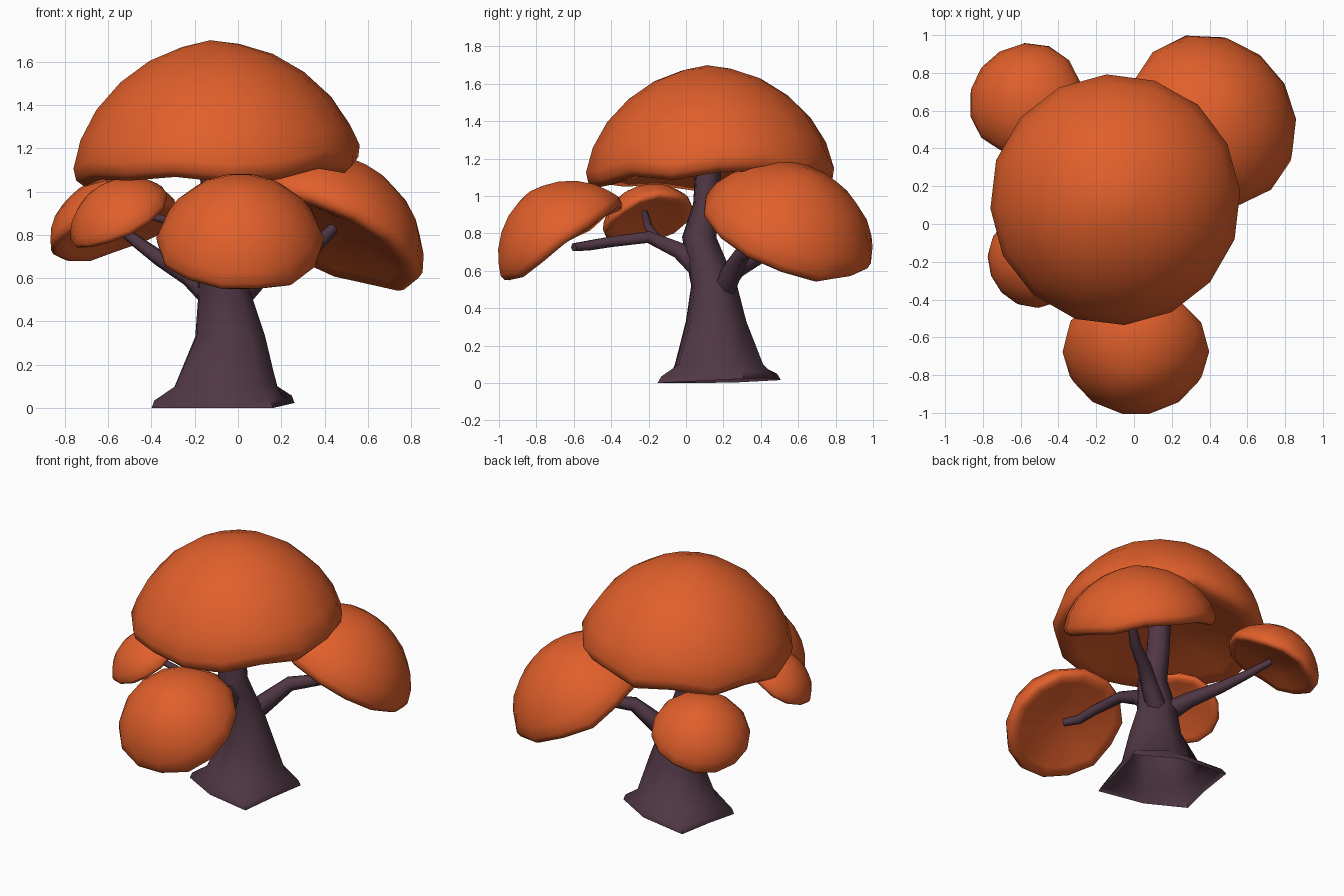
import bpy, bmesh, math, random
from mathutils import Vector

if "Cube" in bpy.data.objects:
    bpy.data.objects.remove(bpy.data.objects["Cube"])

random.seed(4)


def material(name, rgb):
    m = bpy.data.materials.new(name)
    m.diffuse_color = (*rgb, 1)
    m.use_nodes = True
    m.node_tree.nodes["Principled BSDF"].inputs["Base Color"].default_value = m.diffuse_color
    return m


LEAF = material("autumn orange", (0.75, 0.115, 0.024))
BARK = material("dark plum bark", (0.08, 0.038, 0.058))


def finish(name, bm, mat, angle, closed=True):
    bmesh.ops.recalc_face_normals(bm, faces=bm.faces)
    me = bpy.data.meshes.new(name)
    bm.to_mesh(me)
    bm.free()
    ob = bpy.data.objects.new(name, me)
    bpy.context.collection.objects.link(ob)
    me.materials.append(mat)
    bpy.ops.object.select_all(action='DESELECT')
    ob.select_set(True)
    bpy.context.view_layer.objects.active = ob
    bpy.ops.object.shade_smooth_by_angle(angle=math.radians(angle))
    return ob


def bridge(bm, rings):
    for a, b in zip(rings, rings[1:]):
        n = len(a)
        for i in range(n):
            bm.faces.new((a[i], a[(i + 1) % n], b[(i + 1) % n], b[i]))


# Foliage cap: dome outside, shallow dish underneath, uneven rim, tilted outwards
def cap(name, centre, radius, height, direction, tilt, sides=14):
    profile = [(0.2, 0.96), (0.43, 0.87), (0.64, 0.72), (0.82, 0.52), (0.94, 0.3),
               (1.0, 0.11), (0.985, 0.02), (0.93, -0.03), (0.8, 0.0), (0.45, 0.1)]
    tilt = math.radians(tilt)
    d = Vector((direction[0], direction[1], 0)).normalized() * math.sin(tilt)
    q = Vector((d.x, d.y, math.cos(tilt))).to_track_quat('Z', 'Y')
    wave = [random.choice((-1, 1)) * random.uniform(0.02, 0.045) for _ in range(sides)]
    bm = bmesh.new()

    def vert(r, z, a):
        p = Vector((r * radius * math.cos(a), r * radius * math.sin(a), z * height))
        return bm.verts.new(q @ p + Vector(centre))

    rings = []
    for k, (r, z) in enumerate(profile):
        ragged = 1 if k in (5, 6, 7, 8) else 0
        rings.append([vert(r, z + ragged * wave[i], math.tau * i / sides) for i in range(sides)])
    bridge(bm, rings)
    for ring, z in ((rings[0], 1.0), (rings[-1], 0.14)):
        tip = vert(0, z, 0)
        for i in range(sides):
            bm.faces.new((ring[i], ring[(i + 1) % sides], tip))
    return finish(name, bm, LEAF, 65)


cap("main_canopy", (-0.095, 0.13, 1.09), 0.665, 0.61, (-1, -0.5), 3.5, 16)
cap("front_canopy", (0.01, -0.65, 0.745), 0.388, 0.335, (0, -1), 34)
cap("back_right_canopy", (0.4, 0.535, 0.79), 0.48, 0.385, (0.76, 0.65), 31)
cap("back_left_canopy", (-0.57, 0.655, 0.82), 0.31, 0.25, (-0.66, 0.75), 27)
cap("front_left_canopy", (-0.54, -0.2, 0.865), 0.25, 0.19, (-0.8, -0.5), 33)


# Trunk: stacked rings, spreading into four root corners, open underneath
ANGLES = [21, 75, 128, 165, 202, 253, 305, 343]
ROOTS = [0.355, 0.285, 0.415, 0.29, 0.355, 0.28, 0.405, 0.29]
bm = bmesh.new()
levels = [  # x, y, z, radius, share of root shape
    (-0.07, 0.18, 0.00, 0.30, 1.0), (-0.07, 0.18, 0.035, 0.285, 0.8),
    (-0.055, 0.175, 0.10, 0.24, 0.12), (-0.035, 0.16, 0.33, 0.168, 0),
    (-0.06, 0.15, 0.52, 0.128, 0), (-0.08, 0.10, 0.68, 0.108, 0),
    (-0.09, 0.07, 0.78, 0.095, 0), (-0.10, 0.11, 0.96, 0.075, 0),
    (-0.11, 0.12, 1.2, 0.07, 0)]
rings = []
for x, y, z, r, share in levels:
    ring = []
    for deg, root in zip(ANGLES, ROOTS):
        a = math.radians(deg)
        rr = r + (root - r) * share
        px, py = x + rr * math.cos(a), y + rr * math.sin(a)
        lift = max(0, 0.05 * (px * 0.6 + py)) if z < 0.06 else 0
        ring.append(bm.verts.new((px, py, z + lift)))
    rings.append(ring)
bridge(bm, rings)
bm.faces.new(rings[-1])
finish("trunk", bm, BARK, 65)


# Branches: tapered tubes along a short path
def branch(name, path, sides=6):
    bm = bmesh.new()
    pts = [Vector(p[:3]) for p in path]
    rings = []
    for k, p in enumerate(pts):
        t = pts[min(k + 1, len(pts) - 1)] - pts[max(k - 1, 0)]
        q = t.to_track_quat('Z', 'Y')
        r = path[k][3]
        rings.append([bm.verts.new(p + q @ Vector((r * math.cos(math.tau * i / sides),
                                                   r * math.sin(math.tau * i / sides), 0)))
                      for i in range(sides)])
    bridge(bm, rings)
    bm.faces.new(rings[0])
    bm.faces.new(rings[-1])
    return finish(name, bm, BARK, 65)


branch("front_branch", [(-0.07, 0.06, 0.63, 0.07), (-0.07, -0.04, 0.71, 0.05),
                        (-0.06, -0.2, 0.78, 0.036), (-0.01, -0.4, 0.755, 0.032),
                        (0.01, -0.52, 0.735, 0.03), (0.07, -0.6, 0.725, 0.024)])
branch("front_left_twig", [(-0.07, -0.15, 0.76, 0.03), (-0.2, -0.2, 0.83, 0.024),
                           (-0.48, -0.22, 0.91, 0.018)])
branch("back_right_branch", [(-0.02, 0.2, 0.5, 0.07), (0.08, 0.25, 0.6, 0.058),
                             (0.18, 0.31, 0.7, 0.046), (0.34, 0.42, 0.73, 0.036),
                             (0.44, 0.5, 0.83, 0.026)])
branch("back_left_branch", [(-0.09, 0.17, 0.5, 0.07), (-0.22, 0.27, 0.61, 0.05),
                            (-0.36, 0.42, 0.69, 0.036), (-0.47, 0.53, 0.77, 0.028),
                            (-0.57, 0.65, 0.85, 0.02)])
